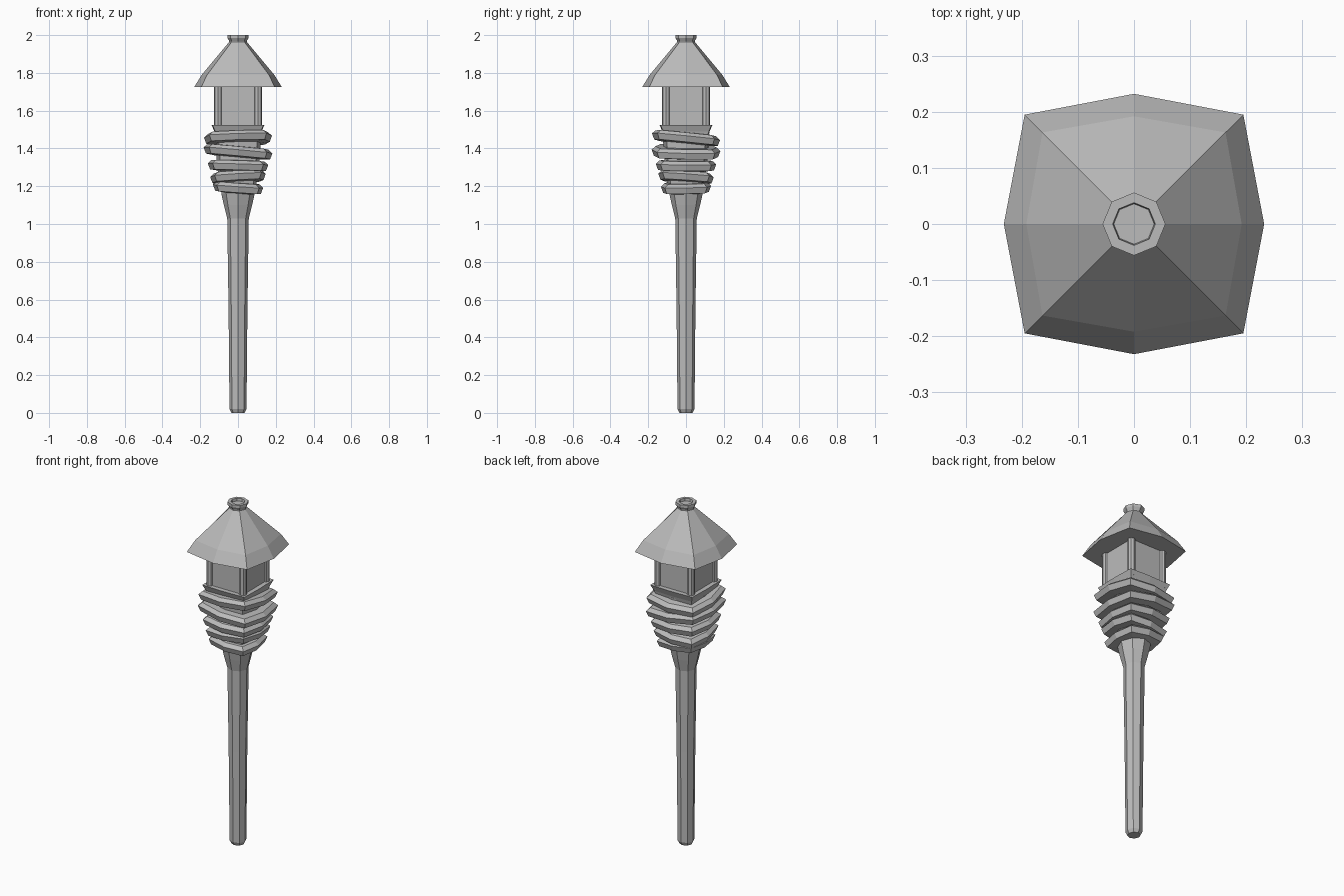
import bpy, bmesh

if "Cube" in bpy.data.objects:
    bpy.data.objects.remove(bpy.data.objects["Cube"])

grey = bpy.data.materials.new("grey_metal")
grey.use_nodes = True
grey.diffuse_color = (0.5, 0.5, 0.5, 1)
grey.node_tree.nodes["Principled BSDF"].inputs["Base Color"].default_value = grey.diffuse_color

DIRS = [(1, 0), (1, 1), (0, 1), (-1, 1), (-1, 0), (-1, -1), (0, -1), (1, -1)]


def loft(name, profile, tilt=(0, 0), closed=False):
    """Eight-sided loft; each level is (height, half width, corner ratio)."""
    bm = bmesh.new()
    rings = []
    for z, r, k in profile:
        ring = []
        for dx, dy in DIRS:
            s = r * k if dx and dy else r
            x, y = dx * s, dy * s
            ring.append(bm.verts.new((x, y, z + x * tilt[0] + y * tilt[1])))
        rings.append(ring)
    pairs = list(zip(rings, rings[1:]))
    if closed:
        pairs.append((rings[-1], rings[0]))
    else:
        bm.faces.new(rings[0])
        bm.faces.new(rings[-1])
    for low, high in pairs:
        for i in range(8):
            j = (i + 1) % 8
            bm.faces.new((low[i], low[j], high[j], high[i]))
    bmesh.ops.recalc_face_normals(bm, faces=bm.faces)
    mesh = bpy.data.meshes.new(name)
    bm.to_mesh(mesh)
    bm.free()
    mesh.materials.append(grey)
    obj = bpy.data.objects.new(name, mesh)
    bpy.context.collection.objects.link(obj)
    return obj


OCT, BULGE = 0.71, 0.84

# Tapered shaft with flared head
loft("pole", [(0, 0.035, OCT), (0.02, 0.045, OCT), (0.55, 0.05, OCT), (1.03, 0.057, OCT),
              (1.1, 0.075, OCT), (1.16, 0.088, OCT), (1.2, 0.09, OCT)])

# Core hidden behind the wrapped bands
loft("core", [(1.17, 0.09, BULGE), (1.3, 0.11, BULGE), (1.48, 0.125, BULGE)])

# Wrapped bands: height, half width, tilt along x and y
BANDS = [(1.188, 0.133, -0.07, 0.02), (1.245, 0.147, 0.06, -0.07), (1.305, 0.16, -0.03, -0.01),
         (1.378, 0.182, -0.09, -0.02), (1.45, 0.18, 0.03, -0.1)]
for n, (z, r, tx, ty) in enumerate(BANDS):
    loft(f"band_{n + 1}", [(z - 0.026, r - 0.06, BULGE), (z - 0.02, r - 0.012, BULGE),
                           (z + 0.012, r, BULGE), (z + 0.03, r - 0.02, BULGE),
                           (z + 0.032, r - 0.06, BULGE)], (tx, ty), closed=True)

# Collar under the lantern
loft("collar", [(1.46, 0.118, 0.95), (1.49, 0.125, 0.97), (1.525, 0.14, 0.97)])

# Lantern panels and chamfered corner posts
loft("lantern_body", [(1.5, 0.112, 1), (1.74, 0.112, 1)])
for sx in (-1, 1):
    for sy in (-1, 1):
        post = loft("corner_post", [(1.5, 0.021, OCT), (1.74, 0.021, OCT)])
        post.location = (sx * 0.106, sy * 0.106, 0)

# Bulged square roof
loft("roof", [(1.725, 0.1, 1), (1.725, 0.232, BULGE), (1.79, 0.192, 0.85), (1.965, 0.046, OCT)])

# Finial rim with shallow recess
loft("finial_rim", [(1.955, 0.046, OCT), (1.97, 0.047, OCT), (1.985, 0.056, OCT),
                    (2.0, 0.056, OCT), (2.0, 0.038, OCT), (1.985, 0.036, OCT)])
